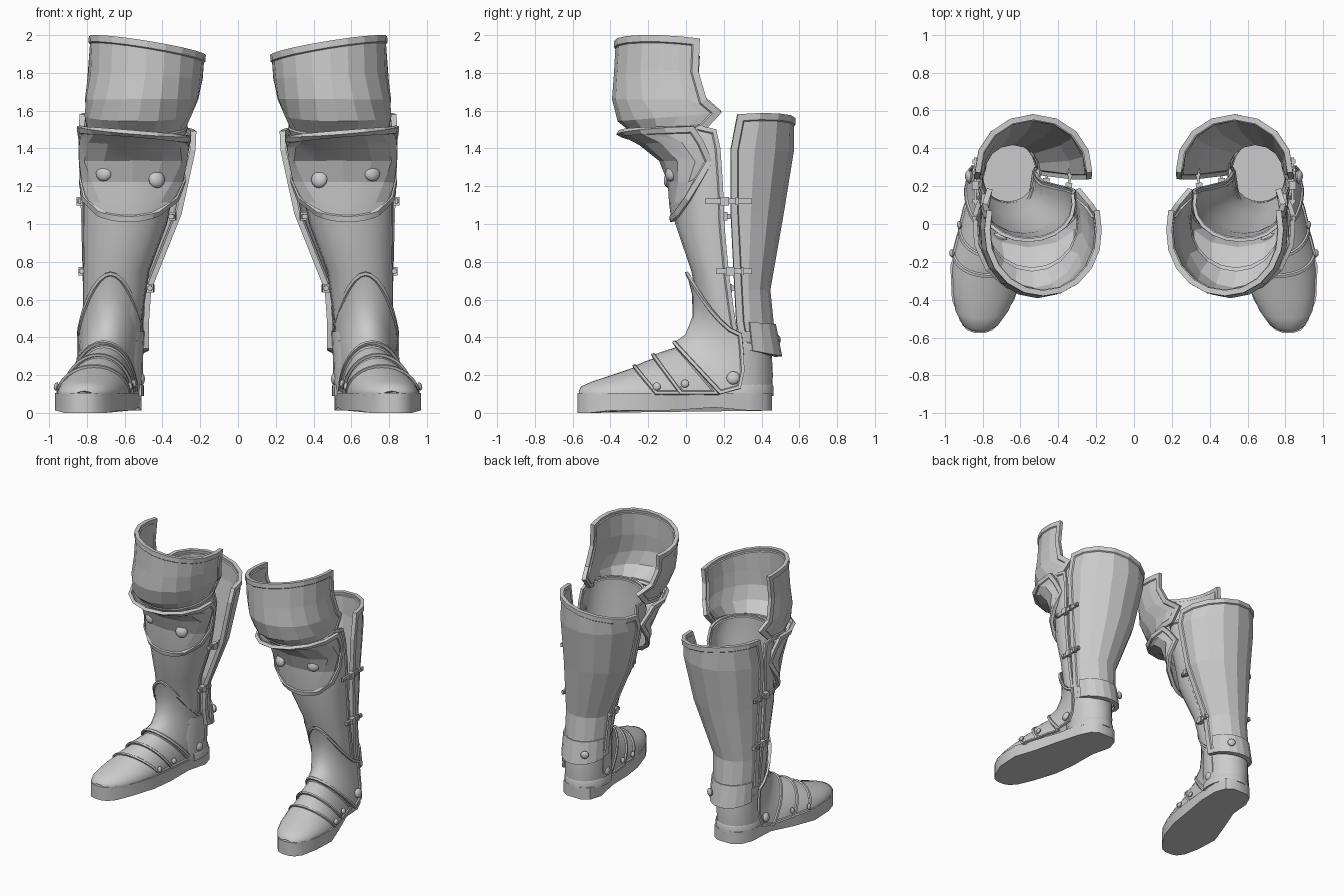
import bpy, bmesh, math
from mathutils import Matrix, Vector

if "Cube" in bpy.data.objects:
    bpy.data.objects.remove(bpy.data.objects["Cube"])


def finish(name, bm, thick=0, smooth=35):
    """Turn a bmesh into an object, thicken it inward and mirror it to the other leg."""
    me = bpy.data.meshes.new(name)
    bm.to_mesh(me)
    bm.free()
    ob = bpy.data.objects.new(name, me)
    bpy.context.collection.objects.link(ob)
    bpy.context.view_layer.objects.active = ob
    ob.select_set(True)
    if thick:
        m = ob.modifiers.new("thickness", 'SOLIDIFY')
        m.thickness = thick
        m.offset = -1
        bpy.ops.object.modifier_apply(modifier=m.name)
    if smooth:
        bpy.ops.object.shade_smooth_by_angle(angle=math.radians(smooth))
    m = ob.modifiers.new("other_leg", 'MIRROR')
    m.use_mirror_merge = False
    ob.select_set(False)
    return ob


def skin(name, rows, thick, border=0, smooth=35, closed=False):
    """Loft rows of points; border leaves a raised rim around a recessed panel."""
    bm = bmesh.new()
    grid = [[bm.verts.new(p) for p in r] for r in rows]
    for a, b in zip(grid, grid[1:]):
        k = len(a)
        for j in range(k if closed else k - 1):
            bm.faces.new((a[j], b[j], b[(j + 1) % k], a[(j + 1) % k]))
    bm.normal_update()
    if border:
        inner = bm.faces[:]
        for w, d in ((border, 0), (0.006, -0.008)):
            bmesh.ops.inset_region(bm, faces=inner, thickness=w, depth=d,
                                   use_boundary=True, use_even_offset=True)
            bm.normal_update()
    return finish(name, bm, thick, smooth)


def wrap(cx, cy, rx, ry, z, half, n, dz=0, dx=0, mid=0, sq=0.5):
    """Horizontal arc; angle 0 faces front, +90 faces outward."""
    pts = []
    for j in range(n + 1):
        a = math.radians(mid + half * (2 * j / n - 1))
        s, c = math.sin(a), math.cos(a)
        sx = math.copysign(abs(s) ** (sq if c < 0 else 1), s)
        pts.append((cx + rx * sx, cy - ry * c, z + dz * (1 - c) / 2 + dx * s))
    return pts


def arch(ay, az, sy, sz, cx, hw, p=1, n=16):
    """Arch over the foot from side to apex to side."""
    pts = []
    for j in range(n + 1):
        a = math.pi * (j / n - 0.5)
        c = max(math.cos(a), 0)
        pts.append((cx + hw * math.sin(a), sy + (ay - sy) * c, sz + (az - sz) * c ** p))
    return pts


def arches(name, rows, thick, border=0):
    return skin(name, [arch(*r) for r in reversed(rows)], thick, border, 40)


def rivet(name, loc, r, normal):
    bm = bmesh.new()
    q = Vector(normal).to_track_quat('Z', 'Y').to_matrix().to_4x4()
    mat = Matrix.Translation(loc) @ q @ Matrix.Diagonal((1, 1, 0.6, 1))
    bmesh.ops.create_uvsphere(bm, u_segments=12, v_segments=8, radius=r, matrix=mat)
    finish(name, bm)


def strap(name, x, y, z, length, tilt):
    """Leather strip with buckle block and end studs."""
    bm = bmesh.new()
    base = Matrix.Translation((x, y, z)) @ Matrix.Rotation(math.radians(tilt), 4, 'Z')
    for off, size in ((0, (0.014, length, 0.028)), (-0.02, (0.035, 0.045, 0.045)),
                      (0.045, (0.03, 0.015, 0.04)), (-length * 0.42, (0.028, 0.02, 0.02)),
                      (length * 0.42, (0.028, 0.02, 0.02))):
        bmesh.ops.create_cube(bm, size=1, matrix=base @ Matrix.Translation((0, off, 0))
                              @ Matrix.Diagonal((*size, 1)))
    finish(name, bm, 0, 0)


# Thigh plate, open at the back
skin("thigh_plate", [wrap(*r[:6], 12, *r[6:]) for r in (
    (.48, -.05, .31, .33, 1.97, 112, -.05, .05),
    (.49, -.05, .31, .34, 1.79, 110, 0, .02),
    (.51, -.05, .31, .35, 1.66, 117, 0, 0),
    (.53, -.04, .29, .33, 1.54, 134, .06, 0),
    (.54, .0, .265, .25, 1.44, 112, .07, 0))], .03, .035, 0)

# Flared knee shield with pointed lower edge
skin("knee_plate", [wrap(*r[:6], 8, *r[6:]) for r in (
    (.55, -.02, .305, .35, 1.475, 100, .03, .025),
    (.55, .0, .30, .25, 1.41, 112, .02, .015),
    (.555, .03, .295, .18, 1.33, 128, 0, 0),
    (.56, .05, .285, .155, 1.22, 100, 0, 0),
    (.57, .05, .265, .148, 1.11, 76, .03, 0),
    (.58, .05, .235, .135, 1.01, 45, .22, 0))], .025, .03, 15)

# Shin plate
skin("shin_plate", [wrap(*r[:6], 12, *r[6:]) for r in (
    (.56, .10, .25, .195, 1.56, 108, -.09),
    (.56, .10, .265, .195, 1.40, 115),
    (.58, .12, .25, .195, 1.20, 113),
    (.60, .13, .23, .195, 1.00, 112),
    (.645, .17, .18, .15, .75, 112),
    (.66, .20, .165, .14, .55, 112),
    (.665, .24, .155, .14, .36, 108))], .018, .022, 30)

# Faceted calf plate
skin("calf_plate", [wrap(*r[:6], 8, *r[6:], mid=180, sq=1) for r in (
    (.53, .29, .31, .29, 1.515, 93, .045, .045),
    (.535, .27, .312, .31, 1.39, 96, 0, 0),
    (.565, .27, .268, .255, 1.05, 97, 0, 0),
    (.64, .28, .182, .175, .65, 97, 0, 0),
    (.645, .29, .175, .182, .48, 97, 0, 0),
    (.645, .30, .175, .205, .38, 92, -.08, 0))], .03, .035, 0)
# Riveted band around the foot of the calf plate
skin("calf_band", [wrap(*r[:6], 8, r[6], mid=180, sq=1) for r in (
    (.645, .29, .177, .186, .50, 75, -.03),
    (.645, .30, .179, .209, .38, 75, -.08))], .015, 0, 0)
rivet("calf_rivet", (.545, .48, .385), .03, (-.5, .8, 0))

# Sole
stations = ((.455, .655, .06), (.42, .655, .115), (.33, .66, .15), (.15, .685, .155),
            (-.05, .73, .18), (-.22, .772, .198), (-.4, .797, .165), (-.51, .81, .11),
            (-.56, .815, .07), (-.575, .815, .03))
outline = [(c + h, y) for y, c, h in stations] + [(c - h, y) for y, c, h in reversed(stations)]
bm = bmesh.new()
low = bm.faces.new([bm.verts.new((x, y, 0.012 + 0.018 * math.exp(-((y - .12) / .12) ** 2)
                                  - 0.012 * (y < -.5))) for x, y in outline])
top = bmesh.ops.extrude_face_region(bm, geom=[low])["geom"]
for v in top:
    if isinstance(v, bmesh.types.BMVert):
        v.co.z = 0.105
bmesh.ops.recalc_face_normals(bm, faces=bm.faces)
finish("sole", bm)

# Ankle tube and heel welt
skin("heel_cup", [wrap(.66, .27, rx, ry, z, 180, 24, sq=1)[:-1] for rx, ry, z in (
    (.165, .17, .43), (.158, .185, .30), (.155, .19, .20), (.152, .185, .10))],
    .012, 0, 40, True)
skin("heel_welt", [wrap(.657, .27, rx, ry, z, 115, 18, mid=180, sq=1) for rx, ry, z in (
    (.155, .188, .150), (.16, .193, .14), (.16, .193, .09))], .015, 0, 40)

# Foot plates, each overlapping the one ahead
arches("toe_cap", (
    (-.568, .115, -.56, .09, .814, .05), (-.555, .14, -.53, .09, .812, .095),
    (-.50, .165, -.45, .09, .803, .142), (-.41, .195, -.34, .09, .787, .172),
    (-.33, .222, -.22, .09, .773, .187), (-.25, .25, -.12, .09, .755, .187)), .012)
arches("foot_lame_front", (
    (-.285, .252, -.16, .1, .766, .196), (-.22, .28, -.07, .1, .752, .188),
    (-.15, .305, .02, .1, .735, .176)), .014, .015)
arches("foot_lame_rear", (
    (-.185, .312, -.03, .1, .742, .189), (-.11, .338, .08, .1, .725, .18),
    (-.04, .36, .18, .1, .705, .167)), .014, .015)
arches("ankle_plate", (
    (-.075, .375, .18, .10, .715, .184), (-.01, .42, .29, .13, .695, .18),
    (.025, .51, .31, .22, .68, .178, 1.1), (.025, .62, .305, .32, .677, .175, 1.3),
    (-.005, .745, .295, .42, .675, .178, 1.5)), .016, .016)

# Rivets: foot, ankle, knee
for nm, y, z, xo, xi, r in (("lame_front", -.155, .14, .962, .572, .022),
                            ("lame_rear", -.005, .155, .922, .552, .022),
                            ("ankle", .25, .185, .87, .515, .036)):
    rivet(nm + "_rivet_outer", (xo, y, z), r, (1, -.1, .2))
    rivet(nm + "_rivet_inner", (xi, y, z), r, (-1, -.1, .2))
rivet("knee_rivet_inner", (.43, -.088, 1.235), .045, (-.35, -1, .15))
rivet("knee_rivet_outer", (.71, -.078, 1.27), .045, (.45, -1, .2))
# Hinge stud where thigh and knee plates meet
rivet("hinge_stud_outer", (.835, .03, 1.50), .022, (1, 0, 0))

# Straps joining shin and calf plates
strap("strap_outer_upper", .838, .225, 1.12, .25, 0)
strap("strap_outer_lower", .828, .255, .75, .19, 0)
strap("strap_inner_upper", .343, .215, 1.04, .16, 8)
strap("strap_inner_lower", .462, .24, .66, .13, 5)
